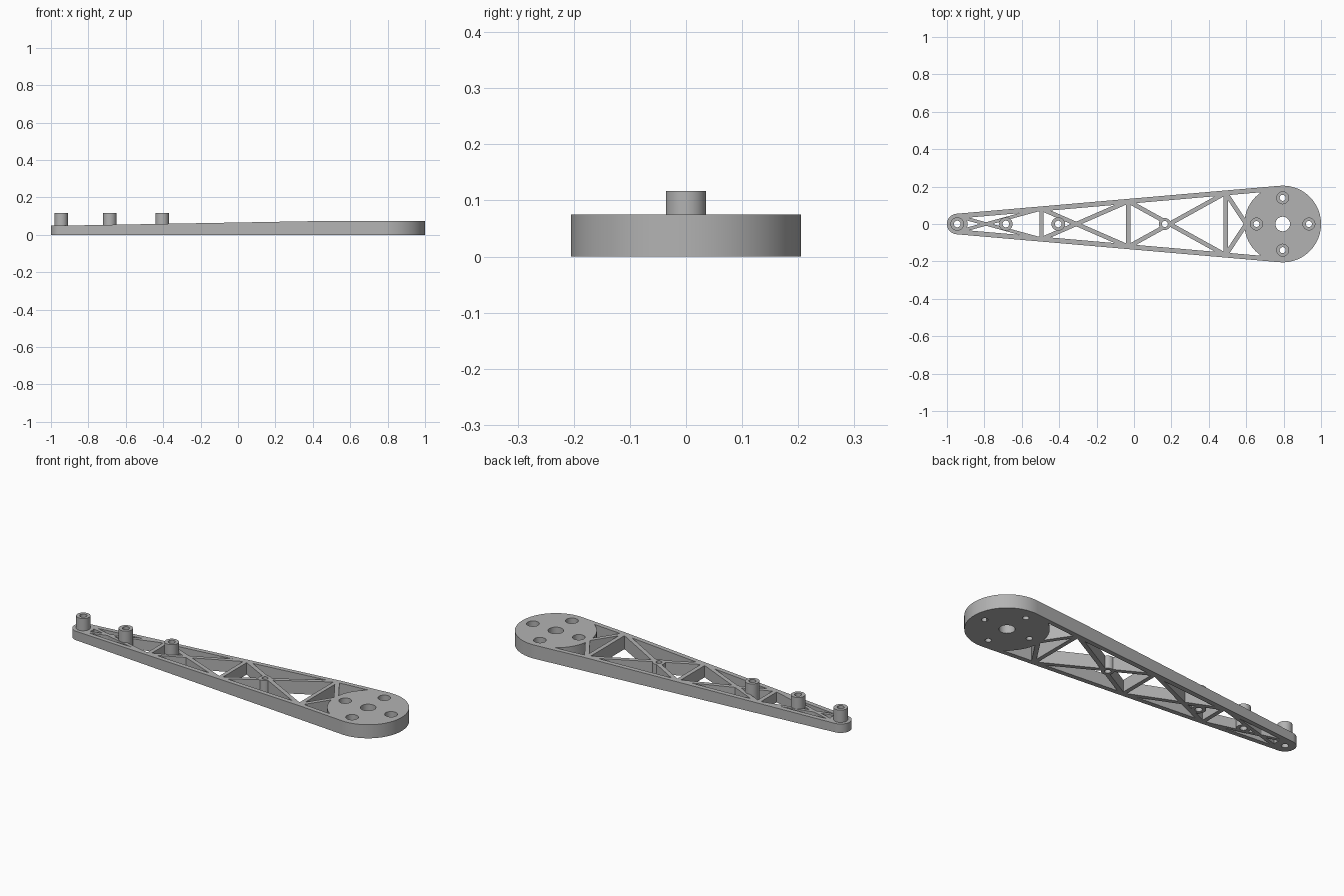
import bpy, bmesh, math
from math import cos, sin, pi

cube = bpy.data.objects.get("Cube")
if cube:
    bpy.data.objects.remove(cube, do_unlink=True)

HUB_X, HUB_R = 0.795, 0.205
TIP_X, TIP_R = -0.945, 0.055
RAIL, BAR = 0.026, 0.023
TOP, BOSS_TOP = 0.075, 0.117
SLOPE = (HUB_R - TIP_R) / (HUB_X - TIP_X)


def prism(name, points, z0, z1, upright=False):
    """Extrude an outline along z, or along y when upright."""
    bm = bmesh.new()
    rings = []
    for z in (z0, z1):
        rings.append([bm.verts.new((x, z, y) if upright else (x, y, z)) for x, y in points])
    low, high = rings
    bm.faces.new(low)
    bm.faces.new(high)
    n = len(points)
    for i in range(n):
        j = (i + 1) % n
        bm.faces.new((low[i], low[j], high[j], high[i]))
    bmesh.ops.recalc_face_normals(bm, faces=bm.faces)
    mesh = bpy.data.meshes.new(name)
    bm.to_mesh(mesh)
    bm.free()
    obj = bpy.data.objects.new(name, mesh)
    bpy.context.collection.objects.link(obj)
    return obj


def arc(x, r, a0, a1, n):
    return [(x + r * cos(a0 + (a1 - a0) * i / n), r * sin(a0 + (a1 - a0) * i / n))
            for i in range(n + 1)]


def cylinder(x, y, r, z0, z1, n=48):
    ring = arc(x, r, 0, 2 * pi, n)[:-1]
    return prism("cutter", [(px, py + y) for px, py in ring], z0, z1)


def arm_outline(inset):
    a = math.acos(-SLOPE)
    return (arc(HUB_X, HUB_R - inset, -a, a, 48)
            + arc(TIP_X, TIP_R - inset, a, 2 * pi - a, 24))


def bar(p, q, width=BAR, extra=0.012):
    """Tall straight strut between two plan points."""
    dx, dy = q[0] - p[0], q[1] - p[1]
    length = math.hypot(dx, dy)
    ux, uy = dx / length, dy / length
    h = width / 2
    corners = []
    for (x, y), e, s in ((p, -extra, 1), (p, -extra, -1), (q, extra, -1), (q, extra, 1)):
        corners.append((x + ux * e - uy * h * s, y + uy * e + ux * h * s))
    return prism("cutter", corners, -0.2, 0.35)


def combine(target, tool, operation="DIFFERENCE"):
    tool.hide_render = True
    mod = target.modifiers.new("cut", "BOOLEAN")
    mod.operation = operation
    mod.solver = "EXACT"
    mod.object = tool
    bpy.context.view_layer.objects.active = target
    bpy.ops.object.modifier_apply(modifier=mod.name)
    bpy.data.objects.remove(tool, do_unlink=True)


def rail_y(x):
    """Middle of the side rail at x."""
    return (TIP_R + (x - TIP_X) * SLOPE) / math.sqrt(1 - SLOPE ** 2) - RAIL / 2


# Truss openings: inner outline minus hub, tip, struts and flush pad
cutter = prism("truss_cutter", arm_outline(RAIL), -0.1, 0.3)
combine(cutter, cylinder(HUB_X, 0, HUB_R, -0.2, 0.35, 96))
combine(cutter, cylinder(TIP_X, 0, TIP_R, -0.2, 0.35))
combine(cutter, cylinder(0.165, 0, 0.032, -0.2, 0.35))
stations = [TIP_X, -0.495, -0.03, 0.49]
for x in stations[1:]:
    combine(cutter, bar((x, -rail_y(x)), (x, rail_y(x))))
for x0, x1 in zip(stations, stations[1:]):
    width = 0.018 if x0 == TIP_X else BAR
    for s in (1, -1):
        combine(cutter, bar((x0, s * rail_y(x0)), (x1, -s * rail_y(x1)), width))
for s in (1, -1):
    combine(cutter, bar((0.49, s * rail_y(0.49)), (0.6, 0)))

# Sloping top surface, leaving the standoffs standing
slope = prism("cutter", [(-1.2, 0.049), (-0.95, 0.049), (0.5, TOP), (1.2, TOP),
                         (1.2, 0.4), (-1.2, 0.4)], -0.4, 0.4, upright=True)
combine(cutter, slope, "UNION")
standoffs = (TIP_X, -0.685, -0.405)
for x in standoffs:
    combine(cutter, cylinder(x, 0, 0.036, -0.3, 0.6))

# Arm body
arm = prism("truss_arm", arm_outline(0), 0, BOSS_TOP)
combine(arm, cutter)

# Holes: standoffs, pad, hub centre and four counterbored screw holes
for x in standoffs:
    combine(arm, cylinder(x, 0, 0.018, -0.1, 0.3, 32))
combine(arm, cylinder(0.165, 0, 0.016, -0.1, 0.3, 32))
combine(arm, cylinder(HUB_X, 0, 0.039, -0.1, 0.3))
for k in range(4):
    x, y = HUB_X + 0.14 * cos(k * pi / 2), 0.14 * sin(k * pi / 2)
    combine(arm, cylinder(x, y, 0.016, -0.1, 0.3, 32))
    combine(arm, cylinder(x, y, 0.032, 0.03, 0.3, 32))

# Material and shading
grey = bpy.data.materials.new("light_grey")
grey.use_nodes = True
colour = (0.45, 0.45, 0.45, 1)
grey.diffuse_color = colour
grey.node_tree.nodes["Principled BSDF"].inputs["Base Color"].default_value = colour
arm.data.materials.clear()
arm.data.materials.append(grey)
for face in arm.data.polygons:
    face.material_index = 0

bpy.ops.object.select_all(action="DESELECT")
arm.select_set(True)
bpy.context.view_layer.objects.active = arm
bpy.ops.object.shade_smooth_by_angle(angle=math.radians(30))
weighted = arm.modifiers.new("weighted_normals", "WEIGHTED_NORMAL")
weighted.keep_sharp = True
